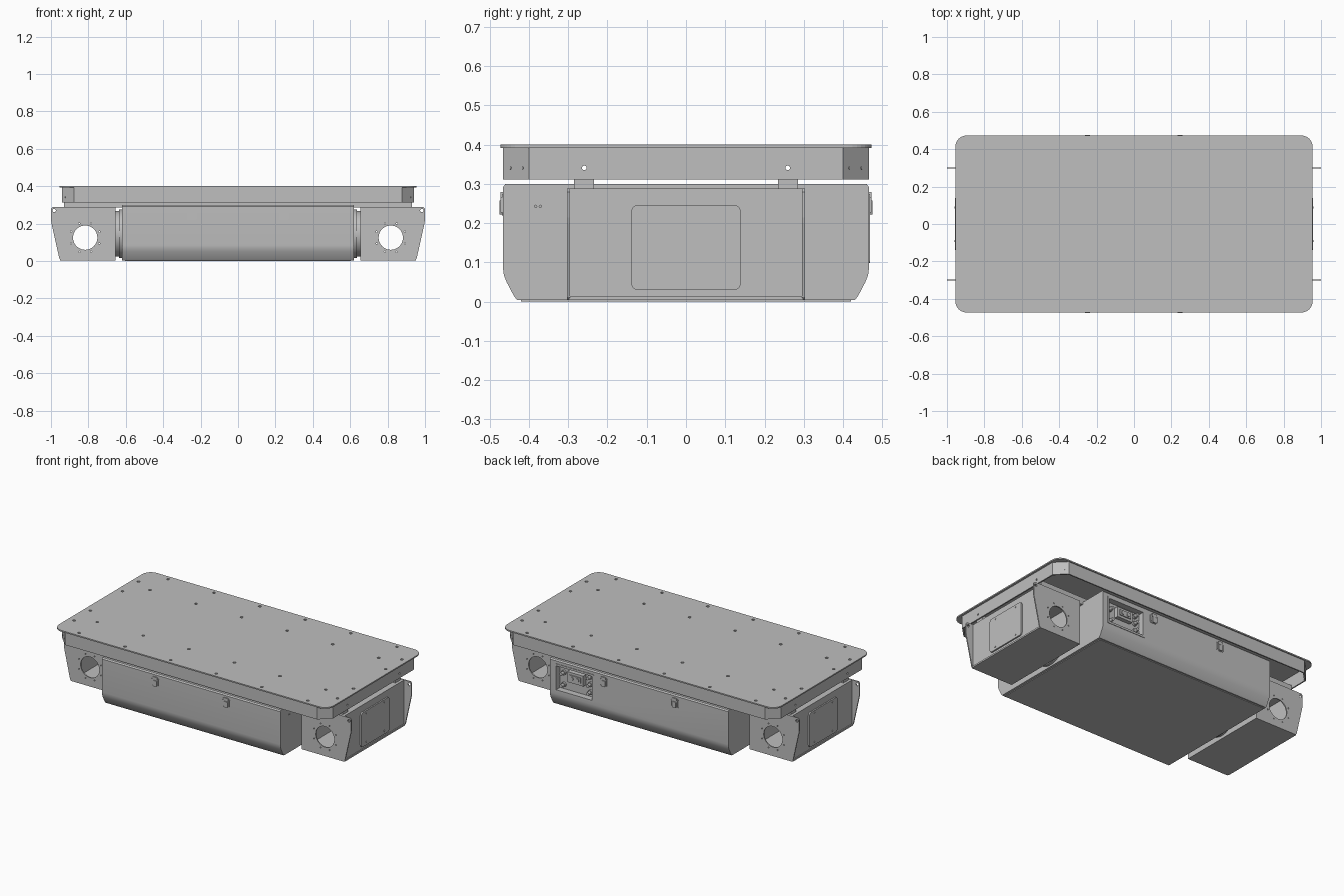
import bpy, bmesh, math
from mathutils import Vector, Matrix

if "Cube" in bpy.data.objects:
    bpy.data.objects.remove(bpy.data.objects["Cube"])


def material(name, value):
    m = bpy.data.materials.new(name)
    m.use_nodes = True
    color = (value, value, value, 1)
    m.diffuse_color = color
    m.node_tree.nodes["Principled BSDF"].inputs["Base Color"].default_value = color
    return m


GREY = material("machine grey", 0.52)

# Each axis maps profile (u, v) and depth w to x, y, z
AXES = {"x": lambda u, v, w: (w, u, v),
        "y": lambda u, v, w: (u, w, v),
        "z": lambda u, v, w: (u, v, w)}


def finish(bm, name, smooth=False):
    bmesh.ops.recalc_face_normals(bm, faces=bm.faces)
    mesh = bpy.data.meshes.new(name)
    bm.to_mesh(mesh)
    bm.free()
    mesh.materials.append(GREY)
    ob = bpy.data.objects.new(name, mesh)
    bpy.context.collection.objects.link(ob)
    if smooth:
        bpy.ops.object.select_all(action="DESELECT")
        ob.select_set(True)
        bpy.context.view_layer.objects.active = ob
        bpy.ops.object.shade_smooth_by_angle(angle=math.radians(35))
    return ob


def prism(name, points, axis, a, b, smooth=False):
    bm = bmesh.new()
    low = [bm.verts.new(AXES[axis](u, v, a)) for u, v in points]
    high = [bm.verts.new(AXES[axis](u, v, b)) for u, v in points]
    bm.faces.new(low)
    bm.faces.new(high)
    n = len(points)
    for i in range(n):
        bm.faces.new((low[i], low[(i + 1) % n], high[(i + 1) % n], high[i]))
    return finish(bm, name, smooth)


def box(name, x, y, z):
    return prism(name, [(x[0], y[0]), (x[1], y[0]), (x[1], y[1]), (x[0], y[1])], "z", *z)


def rounded(cu, cv, hu, hv, r, steps=6):
    pts = []
    for i, (su, sv) in enumerate([(1, 1), (-1, 1), (-1, -1), (1, -1)]):
        for k in range(steps + 1):
            t = (i + k / steps) * math.pi / 2
            pts.append((cu + su * (hu - r) + r * math.cos(t),
                        cv + sv * (hv - r) + r * math.sin(t)))
    return pts


def circle(cu, cv, r, n=16):
    return [(cu + r * math.cos(2 * math.pi * i / n), cv + r * math.sin(2 * math.pi * i / n))
            for i in range(n)]


def cut(ob, cutters):
    # Subtract the cutters, bake the result and drop the helpers
    for c in cutters:
        c.hide_render = True
        mod = ob.modifiers.new("cut", "BOOLEAN")
        mod.operation = "DIFFERENCE"
        mod.solver = "EXACT"
        mod.object = c
    bpy.context.view_layer.update()
    old = ob.data
    ob.data = bpy.data.meshes.new_from_object(
        ob.evaluated_get(bpy.context.evaluated_depsgraph_get()))
    ob.modifiers.clear()
    bpy.data.meshes.remove(old)
    for c in cutters:
        bpy.data.objects.remove(c)


def drill(spots, axis, a, b):
    # One helper holding many separate round holes: (u, v, radius, sides)
    bm = bmesh.new()
    for u, v, r, n in spots:
        pts = circle(u, v, r, n)
        low = [bm.verts.new(AXES[axis](p, q, a)) for p, q in pts]
        high = [bm.verts.new(AXES[axis](p, q, b)) for p, q in pts]
        bm.faces.new(low)
        bm.faces.new(high)
        for i in range(n):
            j = (i + 1) % n
            bm.faces.new((low[i], low[j], high[j], high[i]))
    return finish(bm, "hole_cutter")


SIGNS = (-1, 1)

# Deck plate with rows of fixing holes
deck = prism("deck_plate", rounded(0, 0, 0.955, 0.473, 0.06, 8), "z", 0.392, 0.4)
spots = [(s * x, t * y, 0.009, 12) for s in SIGNS for t in SIGNS
         for x in (0.158, 0.475, 0.795) for y in (0.262, 0.442)]
spots += [(s * 0.915, t * y, 0.009, 12) for s in SIGNS for t in SIGNS for y in (0.16, 0.32)]
cut(deck, [drill(spots, "z", 0.395, 0.41)])


# Hollow skirt with chamfered corners under the deck
def chamfered(hx, hy, c):
    return [(hx, c - hy), (hx, hy - c), (hx - c, hy), (c - hx, hy),
            (-hx, hy - c), (-hx, c - hy), (c - hx, -hy), (hx - c, -hy)]


skirt = prism("deck_skirt", chamfered(0.942, 0.466, 0.066), "z", 0.312, 0.392)
cut(skirt, [prism("inner_cutter", chamfered(0.934, 0.458, 0.063), "z", 0.3, 0.41)])
cut(skirt, [drill([(s * 0.259, 0.341, 0.006, 12) for s in SIGNS], "x", -1, 1)])

# Corner screws on the skirt chamfers
for sx in SIGNS:
    for sy in SIGNS:
        for k in (0.25, 0.72):
            bm = bmesh.new()
            d = Vector((sx, sy, 0)).normalized()
            m = (Matrix.Translation((sx * (0.942 - 0.066 * k), sy * (0.4 + 0.066 * k), 0.341))
                 @ d.to_track_quat("Z", "Y").to_matrix().to_4x4())
            bmesh.ops.create_cone(bm, cap_ends=True, segments=10, radius1=0.004,
                                  radius2=0.004, depth=0.004, matrix=m)
            finish(bm, "skirt_screw")

# Mounting rails between the housings and the deck
for sy in SIGNS:
    box("mounting_rail", (-0.93, 0.93), sorted((sy * 0.235, sy * 0.285)), (0.285, 0.33))

# Central housing with curved lower flanks
half = [(0.43, 0.004), (0.438, 0.014), (0.457, 0.05), (0.464, 0.068), (0.466, 0.085),
        (0.466, 0.292), (0.46, 0.3)]
profile = half + [(-y, z) for y, z in reversed(half)]
body = prism("central_housing", profile, "x", -0.615, 0.615, True)
recess = box("recess_cutter", (0.325, 0.575), (0.43, 0.5), (0.112, 0.262))
cut(body, [recess])
box("belly_plate", (-0.605, 0.605), (-0.42, 0.42), (0, 0.006))
for sx in SIGNS:
    end = prism("housing_end_plate", profile, "x", *sorted((sx * 0.614, sx * 0.62)))
    cut(end, [drill([(-0.383, 0.243, 0.003, 8), (-0.371, 0.243, 0.003, 8)], "x", -1, 1)])
    # Round neck to the end module
    prism("neck", circle(0, 0.145, 0.122, 48), "x", *sorted((sx * 0.6, sx * 0.66)), True)
    prism("neck_flange", circle(0, 0.145, 0.13, 48), "x",
          *sorted((sx * 0.618, sx * 0.636)), True)

# Draw latches on both long sides
for sy in SIGNS:
    for x in (-0.248, 0.245):
        def layer(name, dx, z, hx, hz, r, a, b):
            prism(name, rounded(x + dx, z, hx, hz, r, 4), "y", *sorted((sy * a, sy * b)))
        layer("latch_base", 0, 0.247, 0.026, 0.028, 0.008, 0.464, 0.468)
        layer("latch_keeper", 0, 0.27, 0.016, 0.01, 0.004, 0.466, 0.473)
        layer("latch_lever", 0, 0.24, 0.013, 0.018, 0.005, 0.466, 0.475)
        for s in SIGNS:
            layer("latch_arm", s * 0.02, 0.247, 0.003, 0.02, 0.002, 0.466, 0.472)

# Control bay in the rear: frame, terminal block and knobs
frame = prism("bay_frame", rounded(0.45, 0.187, 0.138, 0.088, 0.006, 3), "y", 0.463, 0.469)
cut(frame, [box("frame_cutter", (0.325, 0.575), (0.4, 0.5), (0.112, 0.262))])
box("terminal_block", (0.395, 0.505), (0.428, 0.456), (0.175, 0.24))
box("terminal_face", (0.41, 0.49), (0.455, 0.462), (0.19, 0.225))
for x in (0.43, 0.47):
    prism("socket", circle(x, 0.207, 0.011), "y", 0.46, 0.467, True)
for x, z in ((0.545, 0.14), (0.545, 0.215), (0.36, 0.14), (0.36, 0.19), (0.36, 0.237)):
    prism("knob_collar", circle(x, z, 0.015, 20), "y", 0.428, 0.442, True)
    prism("knob", circle(x, z, 0.01, 20), "y", 0.44, 0.464, True)

# End modules: open-sided tray walls, drilled cheek plates and access covers
for sx in SIGNS:
    def span(a, b):
        return sorted((sx * a, sx * b))

    box("module_floor", span(0.657, 0.945), (-0.298, 0.298), (0.004, 0.012))
    box("module_roof", span(0.657, 0.945), (-0.298, 0.298), (0.28, 0.288))
    box("module_inner_wall", span(0.655, 0.663), (-0.298, 0.298), (0.004, 0.288))
    box("module_end_wall", span(0.94, 0.947), (-0.298, 0.298), (0.004, 0.288))
    box("module_lip", span(0.945, 0.953), (-0.298, 0.298), (0.004, 0.014))
    cheek = [(0.655, 0.004), (0.948, 0.004), (0.955, 0.012), (0.997, 0.2), (0.999, 0.215),
             (0.999, 0.28), (0.99, 0.289), (0.655, 0.289)]
    holes = [(sx * 0.817, 0.125, 0.065, 40), (sx * 0.983, 0.27, 0.009, 14)]
    holes += [(sx * 0.817 + 0.082 * math.cos(t), 0.125 + 0.082 * math.sin(t), 0.004, 8)
              for t in [(i + 0.5) * math.pi / 4 for i in range(8)]]
    for sy in SIGNS:
        plate = prism("module_cheek", [(sx * u, v) for u, v in cheek], "y",
                      *sorted((sy * 0.296, sy * 0.303)))
        cut(plate, [drill(holes, "y", -0.5, 0.5)])
    prism("access_cover", rounded(0, 0.138, 0.139, 0.108, 0.016), "x", *span(0.946, 0.956))
    for y in (-0.09, 0.088):
        for z in (0.05, 0.23):
            prism("cover_screw", circle(y, z, 0.005, 10), "x", *span(0.955, 0.959))
